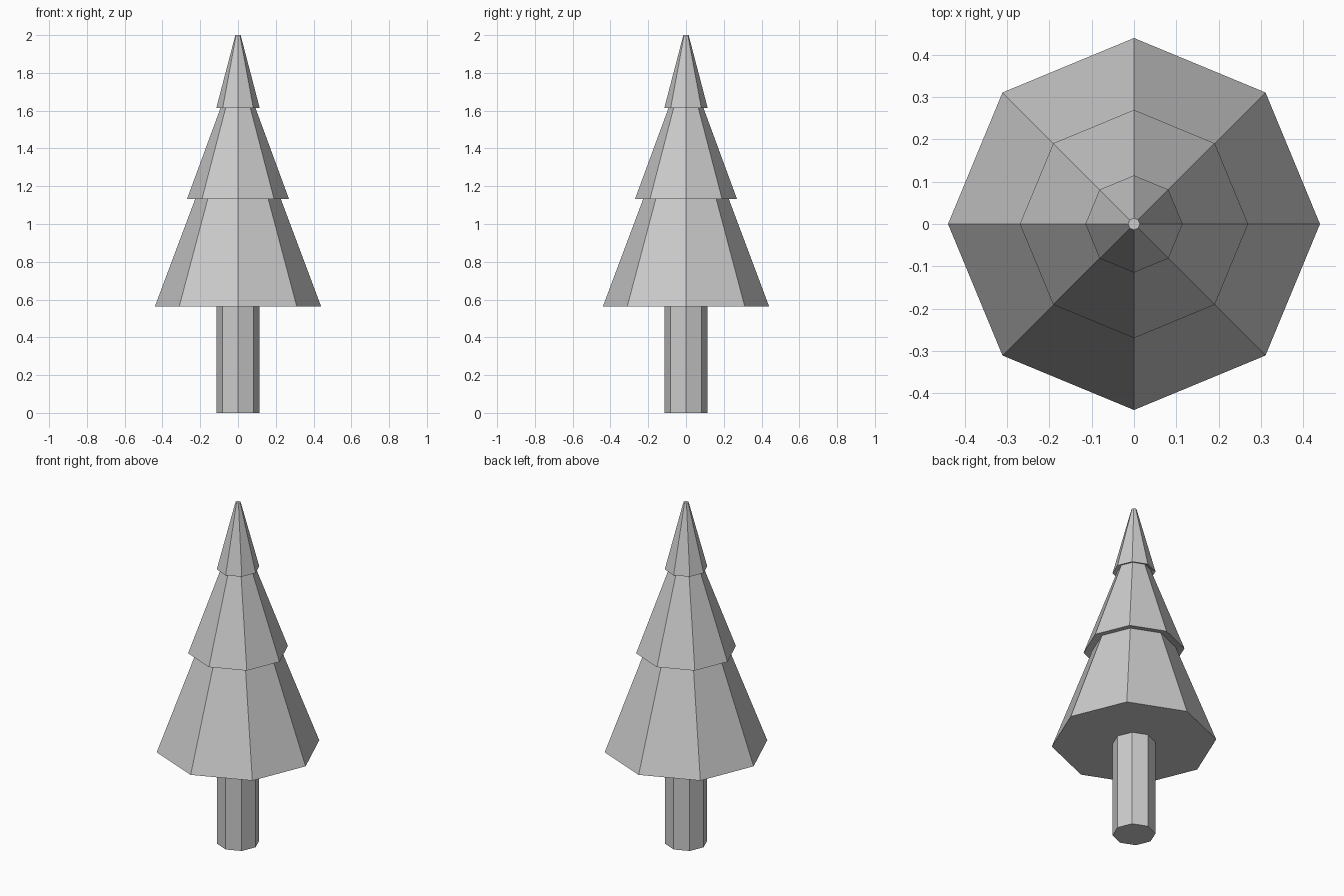
import bpy, bmesh
from math import cos, sin, tau

if "Cube" in bpy.data.objects:
    bpy.data.objects.remove(bpy.data.objects["Cube"])

SIDES = 8


def lathe(name, profile):
    """Flat-faced solid turned from (radius, z) points, closed at both ends."""
    bm = bmesh.new()
    rings = [[bm.verts.new((r * cos(tau * i / SIDES), r * sin(tau * i / SIDES), z))
              for i in range(SIDES)] for r, z in profile]
    for low, high in zip(rings, rings[1:]):
        for i in range(SIDES):
            j = (i + 1) % SIDES
            bm.faces.new((low[i], low[j], high[j], high[i]))
    bm.faces.new(rings[0][::-1])
    bm.faces.new(rings[-1])
    bmesh.ops.recalc_face_normals(bm, faces=bm.faces)
    mesh = bpy.data.meshes.new(name)
    bm.to_mesh(mesh)
    bm.free()
    obj = bpy.data.objects.new(name, mesh)
    bpy.context.collection.objects.link(obj)
    return obj


# Octagonal trunk
lathe("trunk", [(0.115, 0), (0.115, 0.563)])

# Three stacked tiers with slightly undercut overhangs and a tiny flat tip
lathe("foliage", [
    (0.44, 0.563), (0.223, 1.142),
    (0.27, 1.132), (0.089, 1.624),
    (0.115, 1.613), (0.014, 2.0),
])
